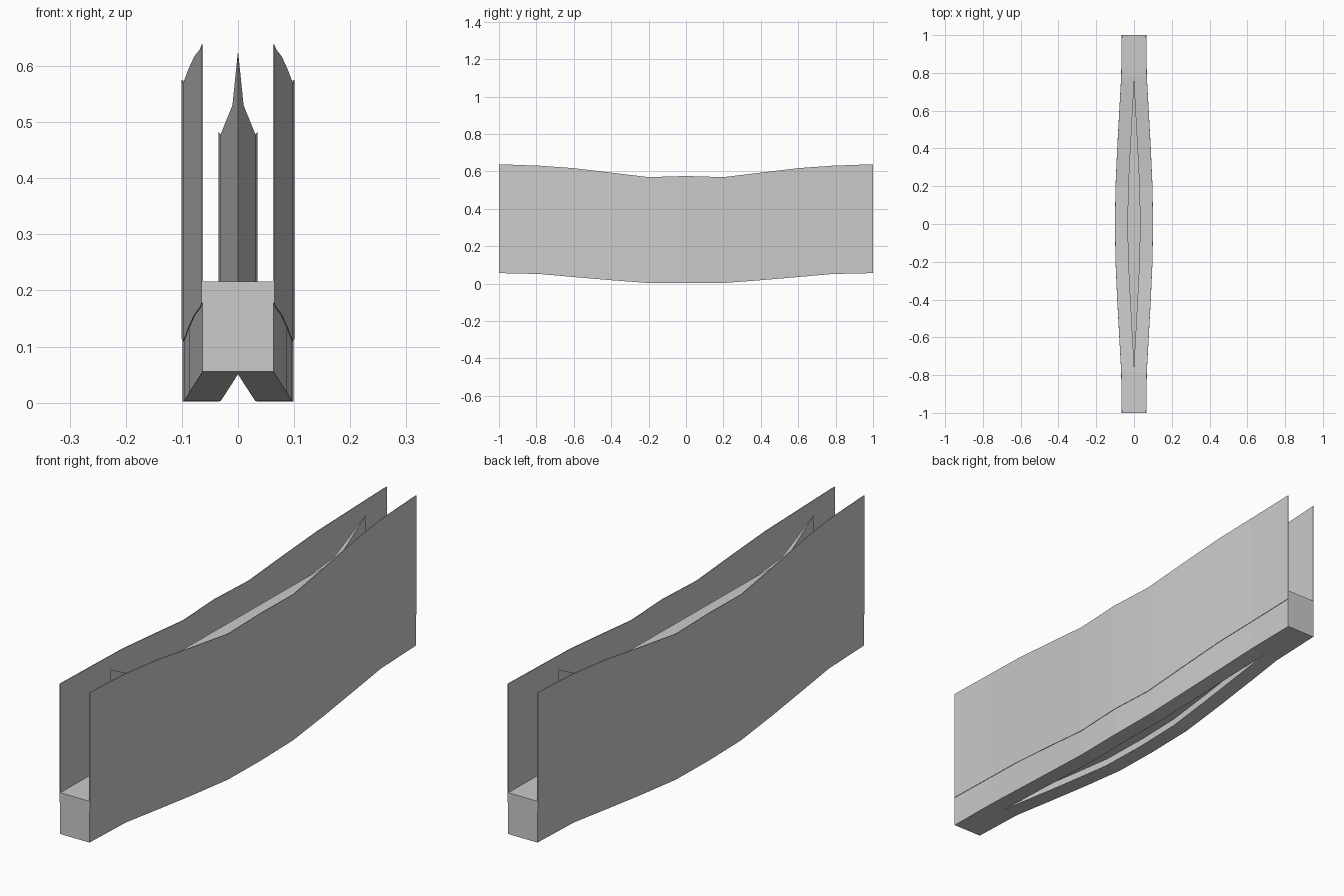
import bpy, bmesh

if "Cube" in bpy.data.objects:
    bpy.data.objects.remove(bpy.data.objects["Cube"])

# Half-length stations: y, outer x, inner opening x, underside z, wall top z, core top z
HALF = [(1.0, .063, 0, .056, .638, 0),
        (.78, .066, 0, .051, .630, .627),
        (.6, .076, .010, .035, .617, .530),
        (.4, .087, .021, .018, .593, .503),
        (.2, .096, .031, .003, .569, .478),
        (0, .099, .035, .002, .575, .483)]
FULL = [(-s[0],) + s[1:] for s in HALF] + HALF[-2::-1]


def make(name, bm, mirror=False):
    bmesh.ops.remove_doubles(bm, verts=bm.verts, dist=1e-5)
    bmesh.ops.recalc_face_normals(bm, faces=bm.faces)
    me = bpy.data.meshes.new(name)
    bm.to_mesh(me)
    bm.free()
    ob = bpy.data.objects.new(name, me)
    bpy.context.collection.objects.link(ob)
    if mirror:
        ob.modifiers.new("mirror", 'MIRROR').merge_threshold = 1e-4
    return ob


def loft(sections, open_seam=False):
    """Four-sided bar; section order is inner low, outer low, outer high, inner high."""
    bm = bmesh.new()
    rings = [[bm.verts.new(p) for p in s] for s in sections]
    for a, b in zip(rings, rings[1:]):
        for i in range(4):
            j = (i + 1) % 4
            quad = (a[i], a[j], b[j], b[i])
            # leave out faces lying on the mirror plane
            if open_seam and all(abs(v.co.x) < 1e-6 for v in quad):
                continue
            bm.faces.new(quad)
    bm.faces.new(rings[0])
    bm.faces.new(rings[-1])
    return bm


# Base: two bowed rails joined at both ends around a pointed opening
make("base", loft([[(i, y, z), (o, y, z), (o, y, z + .16), (i, y, z + .16)]
                   for y, o, i, z, t, c in FULL], True), True)

# Thin tall side walls
make("side_walls", loft([[(o - .001, y, t - .46), (o + .002, y, t - .46),
                          (o + .002, y, t), (o - .001, y, t)]
                         for y, o, i, z, t, c in FULL]), True)

# Pointed core standing in the opening
bm = bmesh.new()
inner = FULL[1:-1]
outline = [(i, y, z, c) for y, o, i, z, t, c in inner]
outline += [(-i, y, z, c) for y, o, i, z, t, c in inner[-2:0:-1]]
low = [bm.verts.new((x, y, z + .028)) for x, y, z, c in outline]
high = [bm.verts.new((x, y, c)) for x, y, z, c in outline]
n = len(outline)
for k in range(n):
    j = (k + 1) % n
    bm.faces.new((low[k], low[j], high[j], high[k]))
bm.faces.new(high)
bm.faces.new(low[::-1])
make("core", bm)
